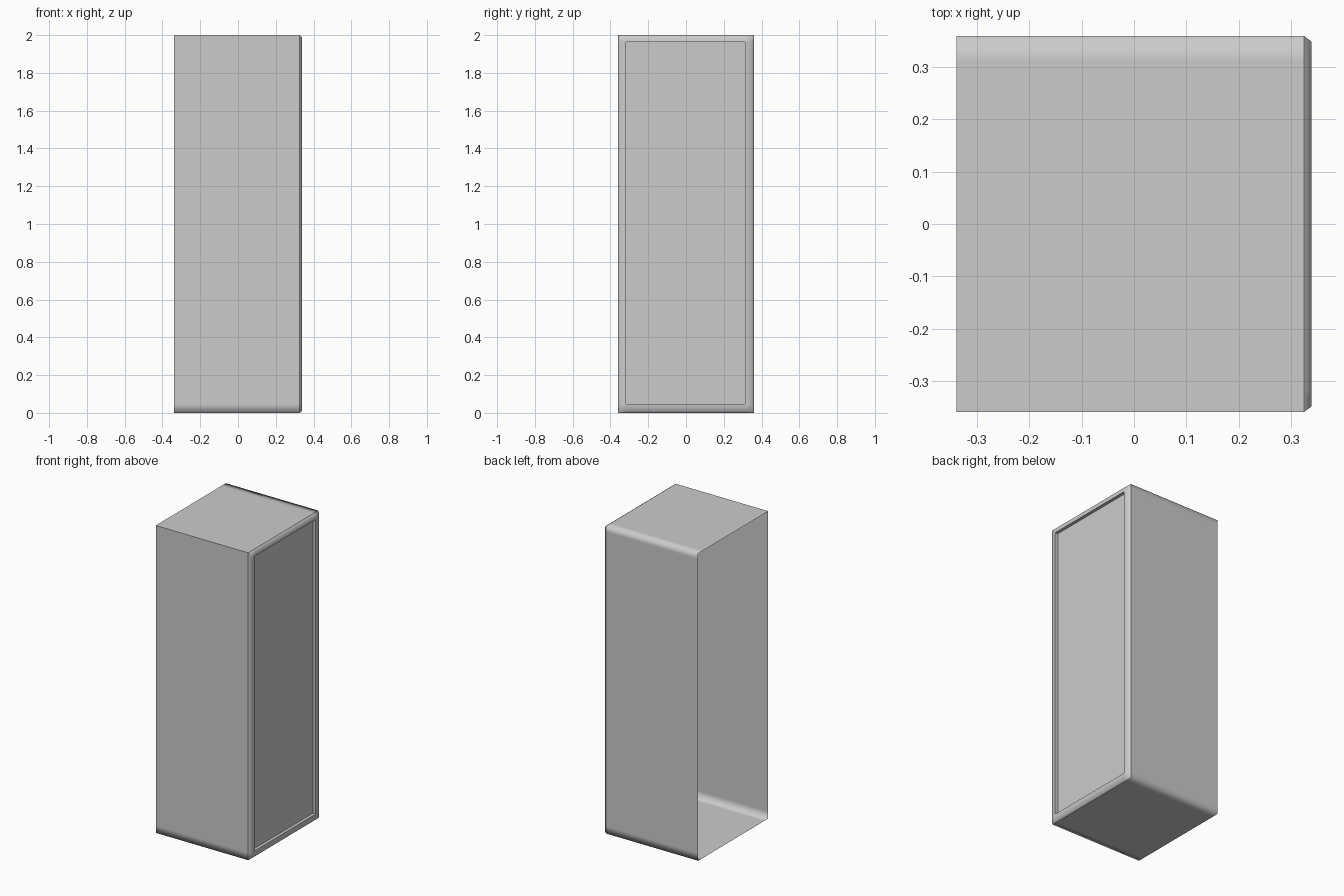
import bpy, bmesh

if "Cube" in bpy.data.objects:
    bpy.data.objects.remove(bpy.data.objects["Cube"])

# opening of the recessed door panel on the +x side
PY0, PY1, PZ0, PZ1 = -0.318, 0.312, 0.047, 1.963


def loop(bm, x, inset):
    """Outer cross-section ring at x, with support points beside each corner."""
    y0, y1, z0, z1 = -0.36 + inset, 0.36 - inset, inset, 2 - inset
    pts = [(y0, z0), (PY0, z0), (PY1, z0), (y1, z0),
           (y1, PZ0), (y1, PZ1), (y1, z1),
           (PY1, z1), (PY0, z1), (y0, z1),
           (y0, PZ1), (y0, PZ0)]
    return [bm.verts.new((x, y, z)) for y, z in pts]


def panel_loop(bm, x):
    """Panel ring: three coincident points per corner, merged afterwards."""
    a, b, c, d = (PY0, PZ0), (PY1, PZ0), (PY1, PZ1), (PY0, PZ1)
    pts = [a, a, b, b, b, c, c, c, d, d, d, a]
    return [bm.verts.new((x, y, z)) for y, z in pts]


bm = bmesh.new()

# open-backed shell, chamfer, front frame, recess
rings = [loop(bm, -0.34, 0), loop(bm, 0.325, 0), loop(bm, 0.34, 0.011),
         panel_loop(bm, 0.34), panel_loop(bm, 0.32)]
for a, b in zip(rings, rings[1:]):
    for i in range(12):
        j = (i + 1) % 12
        bm.faces.new((a[i], a[j], b[j], b[i]))

# door panel
bm.faces.new(rings[-1])
bmesh.ops.remove_doubles(bm, verts=bm.verts, dist=0.0001)

# soft shading along the bottom and rear top edges, crisp elsewhere
for f in bm.faces:
    f.smooth = True
for e in bm.edges:
    v, w = e.verts
    same_x = abs(v.co.x - w.co.x) < 1e-4
    chamfer_back = same_x and abs(v.co.x - 0.325) < 1e-4
    top_front = all(p.co.z > 1.98 and p.co.y < -0.34 for p in e.verts)
    lip = all(PY0 - 1e-4 < p.co.y < PY1 + 1e-4 and
              PZ0 - 1e-4 < p.co.z < PZ1 + 1e-4 for p in e.verts)
    if chamfer_back or top_front or lip:
        e.smooth = False

mesh = bpy.data.meshes.new("cabinet_shell")
bm.to_mesh(mesh)
bm.free()
cabinet = bpy.data.objects.new("cabinet_shell", mesh)
bpy.context.collection.objects.link(cabinet)
